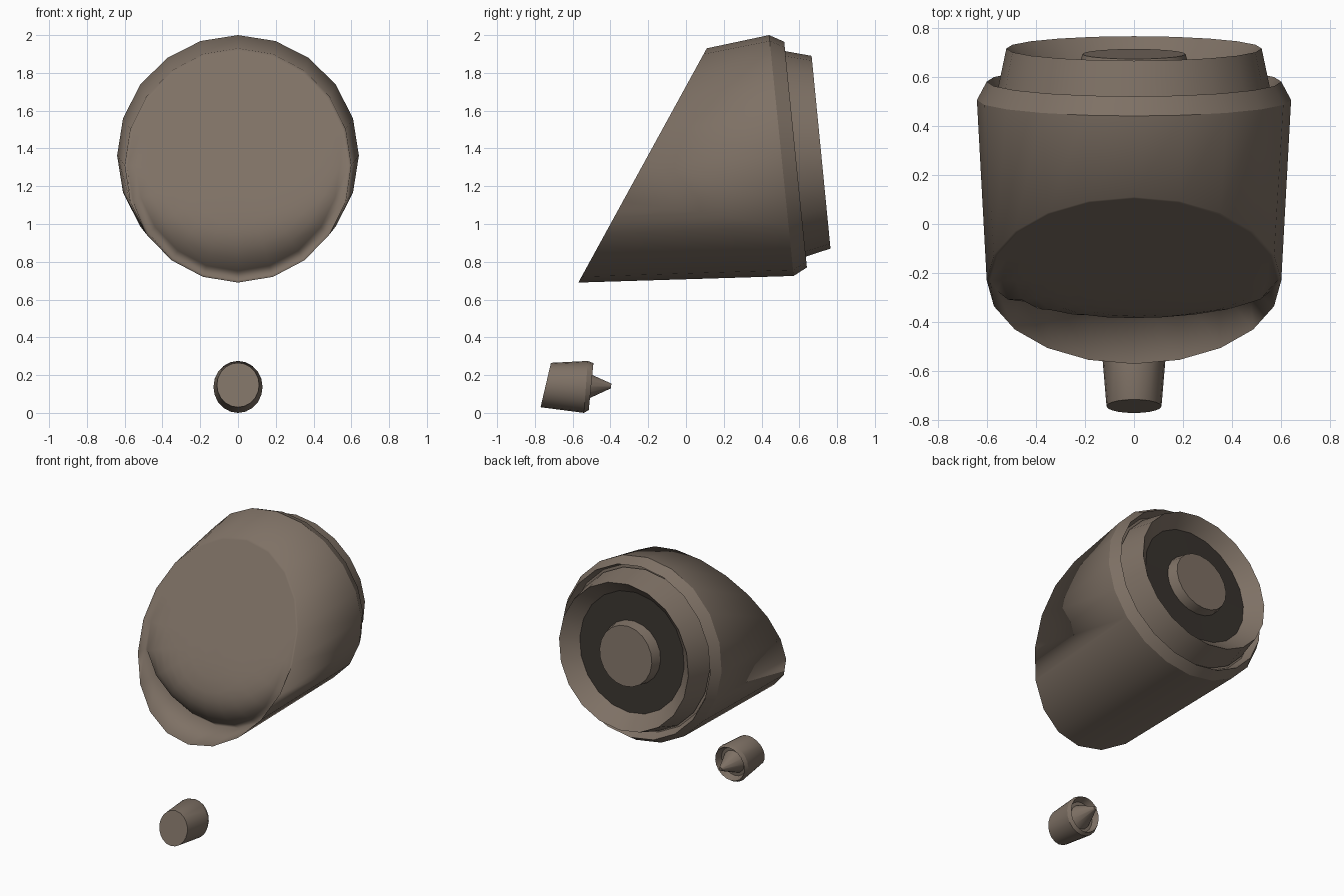
import bpy, bmesh, math

if "Cube" in bpy.data.objects:
    bpy.data.objects.remove(bpy.data.objects["Cube"])


def material(name, col):
    m = bpy.data.materials.new(name)
    m.diffuse_color = (*col, 1)
    m.use_nodes = True
    m.node_tree.nodes["Principled BSDF"].inputs["Base Color"].default_value = m.diffuse_color
    return m


SHELL = material("brown_shell", (0.21, 0.165, 0.13))
DARK = material("dark_recess", (0.04, 0.033, 0.027))


# A tilted ring is given as (top y, top z, bottom y, bottom z, half width)
def ring_point(ring, u, v):
    yt, zt, yb, zb, rx = ring
    return (rx * u, (yt + yb) / 2 + (yt - yb) / 2 * v, (zt + zb) / 2 + (zt - zb) / 2 * v)


def add_ring(bm, ring, n):
    a = [2 * math.pi * i / n for i in range(n)]
    return [bm.verts.new(ring_point(ring, math.sin(t), math.cos(t))) for t in a]


def bridge(bm, a, b):
    n = len(a)
    return [bm.faces.new((a[i], a[(i + 1) % n], b[(i + 1) % n], b[i])) for i in range(n)]


def finish(bm, name, mats, angle=None):
    bmesh.ops.recalc_face_normals(bm, faces=bm.faces)
    for f in bm.faces:
        f.smooth = True
    if angle is not None:
        for e in bm.edges:
            e.smooth = len(e.link_faces) < 2 or e.calc_face_angle(0) < math.radians(angle)
    me = bpy.data.meshes.new(name)
    bm.to_mesh(me)
    bm.free()
    for m in mats:
        me.materials.append(m)
    ob = bpy.data.objects.new(name, me)
    bpy.context.collection.objects.link(ob)
    return ob


def loft(name, rings, n=20, dark_band=None, angle=25):
    bm = bmesh.new()
    loops = [add_ring(bm, r, n) for r in rings]
    for k in range(len(loops) - 1):
        for f in bridge(bm, loops[k], loops[k + 1]):
            f.material_index = 1 if k == dark_band else 0
    bm.faces.new(loops[0])
    bm.faces.new(loops[-1])
    return finish(bm, name, [SHELL, DARK], angle)


# Main shell: slanted front rim, flared wall, bevelled rear lip, shallow rear recess
N = 20
RIM = (0.11, 1.93, -0.57, 0.69, 0.60)
bm = bmesh.new()
loops = [add_ring(bm, r, N) for r in (
    RIM,
    (0.44, 2.00, 0.57, 0.725, 0.64),
    (0.52, 1.965, 0.64, 0.77, 0.60),
    (0.45, 1.94, 0.57, 0.80, 0.575))]
for a, b in zip(loops, loops[1:]):
    bridge(bm, a, b)
bm.faces.new(loops[-1])
rim = loops[0]


# Front dome: flush with the slanted rim above, curling back into a scoop below
def dome_point(s, t):
    u, v = s * math.sin(t), s * math.cos(t)
    q = math.sqrt(max(1e-6, 1 - u * u))
    x, y, z = ring_point(RIM, u, v)
    return (x, y + q * 0.56 * max(0, -v / q - 0.15) ** 3, z)


prev = rim
for s in (0.975, 0.9, 0.8, 0.7, 0.6, 0.5, 0.35, 0.18):
    cur = [bm.verts.new(dome_point(s, 2 * math.pi * i / N)) for i in range(N)]
    bridge(bm, prev, cur)
    prev = cur
tip = bm.verts.new(dome_point(0, 0))
for i in range(N):
    bm.faces.new((prev[i], prev[(i + 1) % N], tip))

# Crisp edges at the rear lip and the lower scoop lip only
for e in bm.edges:
    for k, lp in enumerate(loops):
        if e.verts[0] in lp and e.verts[1] in lp:
            e.smooth = k == 0 and min(v.co.z for v in e.verts) > 1.1
finish(bm, "main_shell", [SHELL])

# Rear nozzle with funnel interior and dark floor around the centre plug
loft("rear_nozzle", [
    (0.47, 1.925, 0.58, 0.81, 0.56),
    (0.665, 1.89, 0.765, 0.87, 0.52),
    (0.58, 1.80, 0.66, 0.96, 0.42),
    (0.60, 1.60, 0.64, 1.16, 0.23),
    (0.672, 1.59, 0.713, 1.17, 0.21)], dark_band=2)

# Small pod below the front, with a hollow back
loft("small_pod", [
    (-0.715, 0.265, -0.77, 0.03, 0.112),
    (-0.52, 0.275, -0.54, 0.0, 0.13),
    (-0.49, 0.263, -0.515, 0.015, 0.117),
    (-0.54, 0.245, -0.56, 0.035, 0.10)])

# Exhaust cone of the small pod
loft("pod_cone", [
    (-0.55, 0.225, -0.56, 0.055, 0.084),
    (-0.395, 0.155, -0.398, 0.130, 0.012)], n=12, angle=40)
